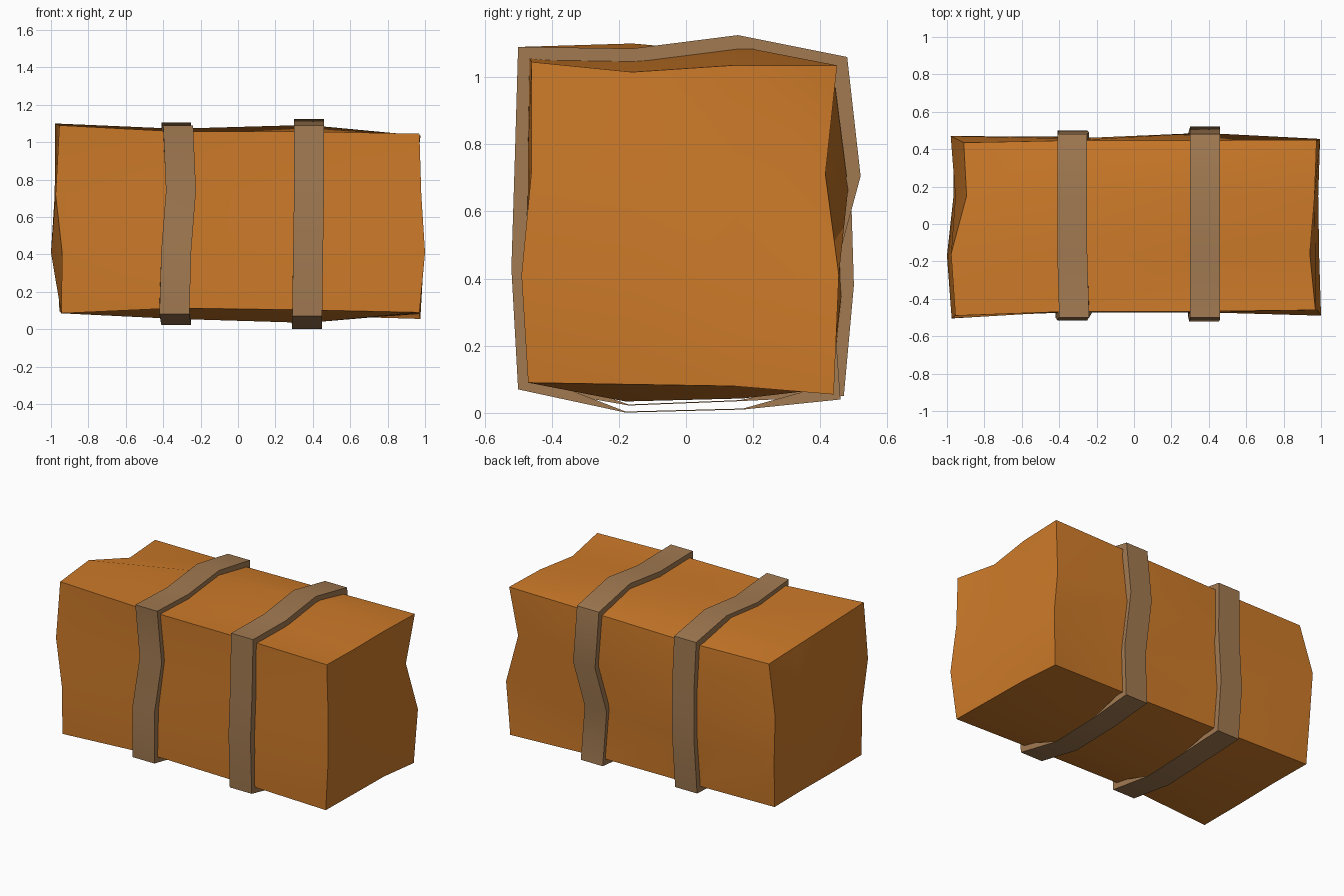
import bpy, bmesh

if "Cube" in bpy.data.objects:
    bpy.data.objects.remove(bpy.data.objects["Cube"])


def material(name, rgb):
    m = bpy.data.materials.new(name)
    m.diffuse_color = (*rgb, 1)
    m.use_nodes = True
    m.node_tree.nodes["Principled BSDF"].inputs["Base Color"].default_value = m.diffuse_color
    return m


BALE = material("orange brown", (0.61, 0.195, 0.022))
STRAP = material("dull tan", (0.36, 0.195, 0.083))

# Rings hold 12 (y, z) points: along the top to the back, down, along the bottom, up the front
STRAP_L = [(-.50, 1.09), (-.16, 1.07), (.16, 1.105), (.48, 1.05), (.49, .71), (.50, .38),
           (.47, .05), (.16, .035), (-.17, .022), (-.50, .08), (-.515, .42), (-.475, .74)]
STRAP_R = [(-.50, 1.09), (-.16, 1.085), (.155, 1.125), (.48, 1.06), (.52, .705), (.435, .39),
           (.46, .04), (.17, .01), (-.18, .001), (-.50, .07), (-.52, .43), (-.51, .75)]
END_L = [(-.49, 1.09), (-.16, 1.10), (.15, 1.02), (.435, 1.025), (.47, .71), (.46, .40),
         (.44, .095), (.15, .085), (-.16, .085), (-.48, .085), (-.495, .41), (-.505, .72)]
END_R = [(-.46, 1.045), (-.16, 1.015), (.14, 1.035), (.45, 1.035), (.415, .71), (.455, .41),
         (.44, .055), (.14, .08), (-.17, .085), (-.47, .09), (-.49, .41), (-.46, .72)]
X_L = [-.955, -.978, -.895, -.91, -.98, -.965, -.955, -.94, -.945, -.945, -.94, -.975]
X_R = [.97, .94, .965, .976, .935, .995, .975, .97, .97, .97, 1.0, .98]


def inset(ring, t, under=None):
    """Move each ring point inward, square to the side it lies on."""
    out = []
    for i, (y, z) in enumerate(ring):
        if i in (9, 10, 11, 0):
            y += t
        if 3 <= i <= 6:
            y -= t
        if i <= 3:
            z -= t
        if 6 <= i <= 9:
            z += under if under and i in (7, 8) else t
        out.append((y, z))
    return out


def core(ring):
    """Bale section inside a strap, with a nearly flat front."""
    return [(max(y, -.472), z) for y, z in inset(ring, .033)]


def add_ring(bm, ring, xs):
    return [bm.verts.new((x, y, z)) for x, (y, z) in zip(xs, ring)]


def bridge(bm, a, b):
    for i in range(12):
        j = (i + 1) % 12
        bm.faces.new((a[i], a[j], b[j], b[i]))


def finish(bm, name, mat):
    bmesh.ops.recalc_face_normals(bm, faces=bm.faces)
    me = bpy.data.meshes.new(name)
    bm.to_mesh(me)
    bm.free()
    me.materials.append(mat)
    ob = bpy.data.objects.new(name, me)
    bpy.context.collection.objects.link(ob)
    bpy.ops.object.select_all(action='DESELECT')
    ob.select_set(True)
    bpy.context.view_layer.objects.active = ob
    bpy.ops.object.shade_smooth_by_angle(angle=0.52)


# Lumpy bale: four rings along x, closed by dented 3 x 3 end grids
bm = bmesh.new()
rings = [add_ring(bm, END_L, X_L),
         add_ring(bm, core(STRAP_L), [-.33] * 12),
         add_ring(bm, core(STRAP_R), [.37] * 12),
         add_ring(bm, END_R, X_R)]
for a, b in zip(rings, rings[1:]):
    bridge(bm, a, b)
for r, xs in ((rings[0], (-.98, -.955, -1.0, -.965)), (rings[3], (.97, .965, .99, .985))):
    n = [bm.verts.new((x, y, z)) for x, (y, z) in
         zip(xs, ((-.16, .72), (.15, .72), (-.17, .41), (.15, .41)))]
    grid = [[r[0], r[1], r[2], r[3]], [r[11], n[0], n[1], r[4]],
            [r[10], n[2], n[3], r[5]], [r[9], r[8], r[7], r[6]]]
    for i in range(3):
        for j in range(3):
            bm.faces.new((grid[i][j], grid[i][j + 1], grid[i + 1][j + 1], grid[i + 1][j]))
finish(bm, "bale", BALE)

# Two straps wrapped around the bale, thin underneath, each with a slight wobble in x
for name, ring, x0, wob in (
        ("left_strap", STRAP_L, -.33, [.01, 0, 0, 0, .01, 0, 0, 0, 0, -.01, 0, .025]),
        ("right_strap", STRAP_R, .38, [0, 0, 0, 0, 0, -.025, -.014, -.01, -.01, -.01, -.005, 0])):
    bm = bmesh.new()
    inner = inset(ring, .042, under=.003)
    loops = [add_ring(bm, rg, [x0 + w + s for w in wob])
             for rg, s in ((ring, -.08), (ring, .08), (inner, .08), (inner, -.08))]
    for k in range(4):
        bridge(bm, loops[k], loops[(k + 1) % 4])
    finish(bm, name, STRAP)
